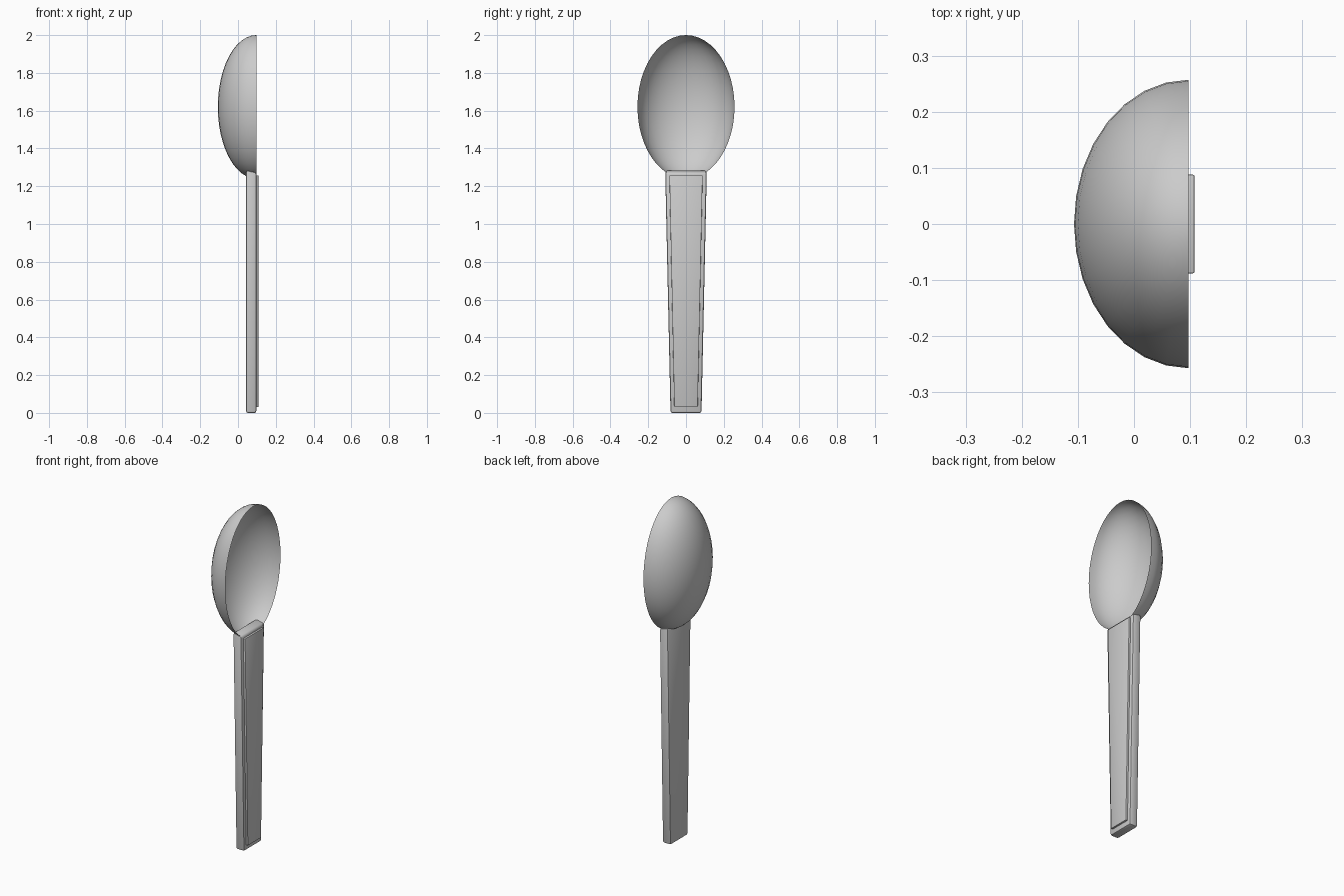
import bpy, bmesh, math
from mathutils import Vector, Matrix

if "Cube" in bpy.data.objects:
    bpy.data.objects.remove(bpy.data.objects["Cube"])


def finish(bm, name, angle=40):
    bmesh.ops.recalc_face_normals(bm, faces=bm.faces)
    me = bpy.data.meshes.new(name)
    bm.to_mesh(me)
    bm.free()
    ob = bpy.data.objects.new(name, me)
    bpy.context.collection.objects.link(ob)
    bpy.ops.object.select_all(action='DESELECT')
    ob.select_set(True)
    bpy.context.view_layer.objects.active = ob
    bpy.ops.object.shade_smooth_by_angle(angle=math.radians(angle))
    return ob


def tapered_bar(name, x0, x1, z0, z1, half_bottom, half_top, bevel, top_drop=0.0):
    """Box whose width (y) grows from bottom to top."""
    bm = bmesh.new()
    bmesh.ops.create_cube(bm, size=2)
    for v in bm.verts:
        front, up = v.co.x > 0, v.co.z > 0
        side = 1 if v.co.y > 0 else -1
        v.co = Vector((x1 if front else x0,
                       side * (half_top if up else half_bottom),
                       (z1 - (top_drop if front else 0)) if up else z0))
    bmesh.ops.bevel(bm, geom=bm.edges[:], offset=bevel, segments=2,
                    profile=0.5, affect='EDGES', clamp_overlap=True)
    return finish(bm, name)


# Bowl: open half ellipsoid, hollow towards +x
bm = bmesh.new()
bmesh.ops.create_uvsphere(bm, u_segments=32, v_segments=24, radius=1)
bmesh.ops.bisect_plane(bm, geom=bm.verts[:] + bm.edges[:] + bm.faces[:], dist=1e-5,
                       plane_co=(0, 0, 0), plane_no=(1, 0, 0), clear_outer=True)
bm.transform(Matrix.Translation((0.097, 0, 1.62)) @ Matrix.Diagonal((0.204, 0.257, 0.38, 1)))
finish(bm, "bowl", 60)

# Handle and the thin raised panel on its face
tapered_bar("handle", 0.043, 0.097, 0.0, 1.285, 0.082, 0.110, 0.010, 0.012)
tapered_bar("handle_panel", 0.085, 0.108, 0.03, 1.257, 0.062, 0.088, 0.003)
